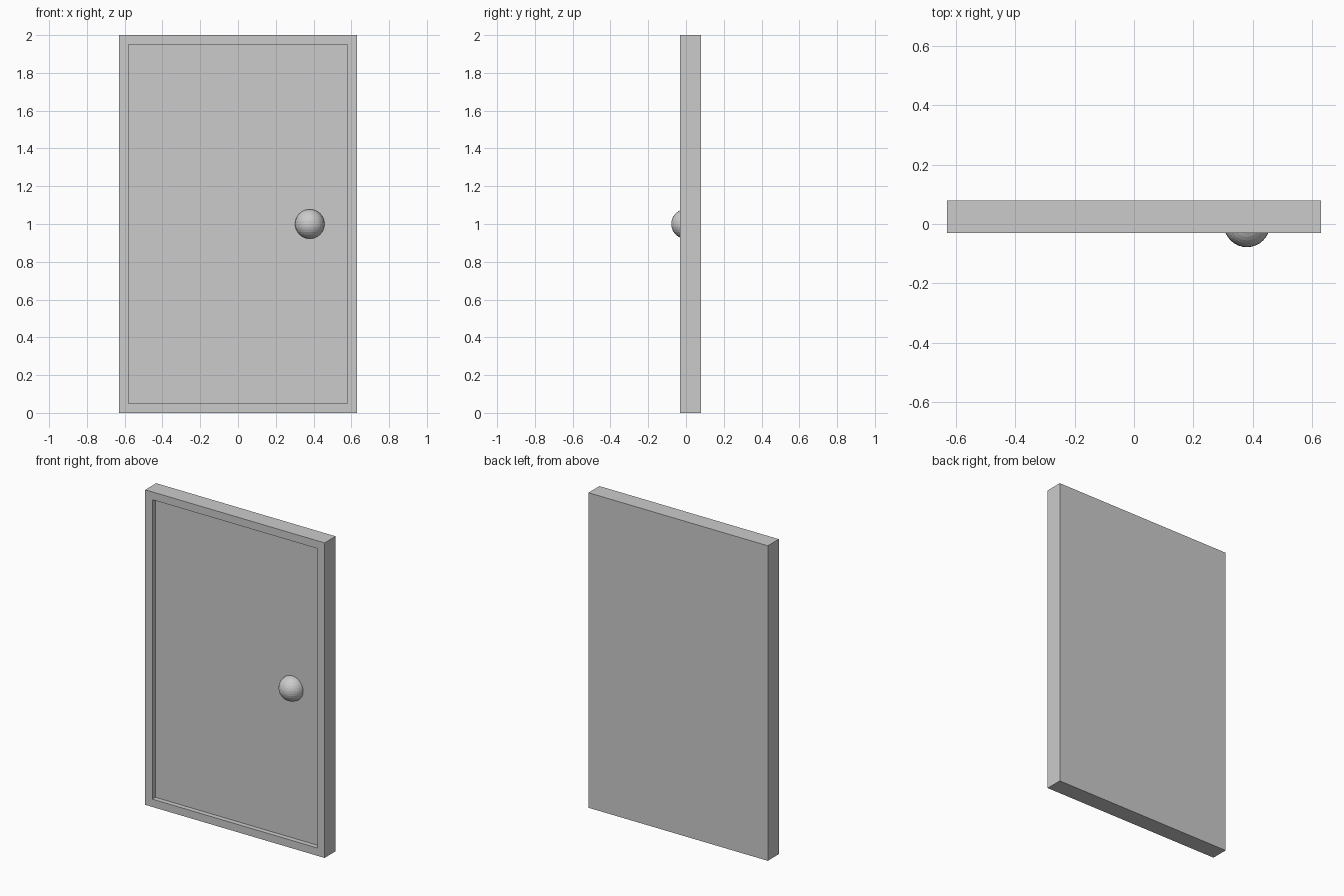
import bpy, bmesh
from mathutils import Matrix, Vector

if "Cube" in bpy.data.objects:
    bpy.data.objects.remove(bpy.data.objects["Cube"])

WIDTH, HEIGHT = 1.26, 2.0
FRONT, BACK = -0.031, 0.079
BORDER, RECESS = 0.07, 0.031
KNOB_RADIUS = 0.078


def finish(name, bm):
    mesh = bpy.data.meshes.new(name)
    bm.to_mesh(mesh)
    bm.free()
    obj = bpy.data.objects.new(name, mesh)
    bpy.context.collection.objects.link(obj)
    return obj


# Door slab with a raised border around a recessed front panel
bm = bmesh.new()
size = Vector((WIDTH, BACK - FRONT, HEIGHT))
centre = Vector((0, (FRONT + BACK) / 2, HEIGHT / 2))
bmesh.ops.create_cube(bm, size=1, matrix=Matrix.LocRotScale(centre, None, size))
bm.normal_update()
panel = next(f for f in bm.faces if f.normal.y < -0.9)
bmesh.ops.inset_region(bm, faces=[panel], thickness=BORDER)
# Extrude the inset face straight back to make the step
step = bmesh.ops.extrude_discrete_faces(bm, faces=[panel])
bmesh.ops.translate(bm, verts=step["faces"][0].verts[:], vec=(0, RECESS, 0))
bmesh.ops.recalc_face_normals(bm, faces=bm.faces[:])
finish("door", bm)

# Round knob, half sunk into the panel
bm = bmesh.new()
bmesh.ops.create_uvsphere(bm, u_segments=32, v_segments=16, radius=KNOB_RADIUS)
knob = finish("door_knob", bm)
knob.location = (0.38, 0, 1.0)
